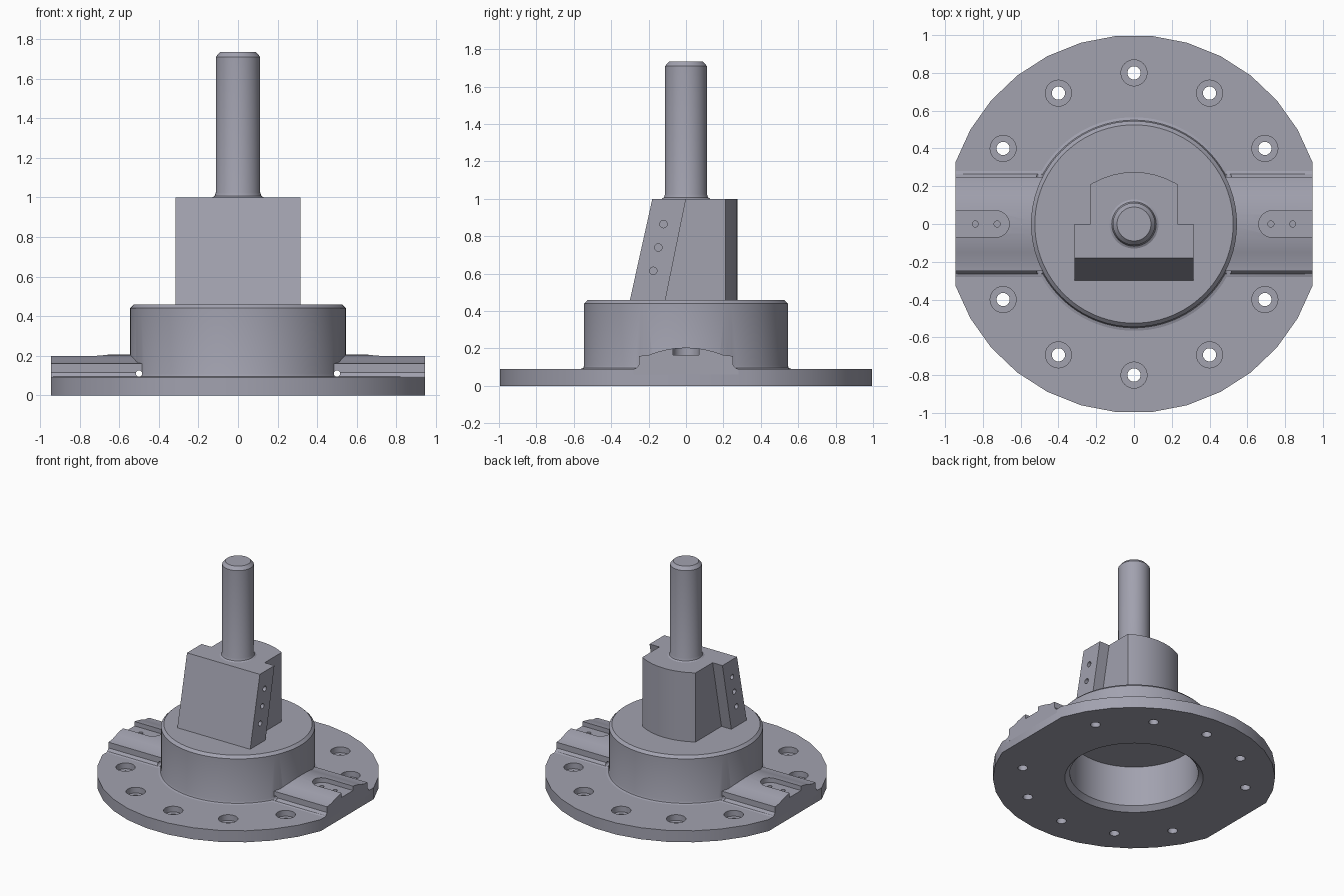
import bpy, bmesh
from math import sin, cos, pi, radians
from mathutils import Vector, Matrix

if "Cube" in bpy.data.objects:
    bpy.data.objects.remove(bpy.data.objects["Cube"], do_unlink=True)

metal = bpy.data.materials.new("blue_grey_metal")
colour = (0.36, 0.36, 0.43, 1)
metal.use_nodes = True
metal.diffuse_color = colour
metal.node_tree.nodes["Principled BSDF"].inputs["Base Color"].default_value = colour


def finish(name, bm):
    bmesh.ops.recalc_face_normals(bm, faces=bm.faces)
    mesh = bpy.data.meshes.new(name)
    bm.to_mesh(mesh)
    bm.free()
    mesh.materials.append(metal)
    ob = bpy.data.objects.new(name, mesh)
    bpy.context.collection.objects.link(ob)
    return ob


def prism(name, outline, direction):
    """Extrude a closed 3D outline along a direction."""
    bm = bmesh.new()
    face = bm.faces.new([bm.verts.new(p) for p in outline])
    out = bmesh.ops.extrude_face_region(bm, geom=[face])["geom"]
    bmesh.ops.translate(bm, vec=Vector(direction),
                        verts=[v for v in out if isinstance(v, bmesh.types.BMVert)])
    if not face.is_valid or len(bm.faces) < len(outline) + 2:
        bm.verts.ensure_lookup_table()
        bm.faces.new(bm.verts[:len(outline)])
    return finish(name, bm)


def lathe(name, profile, steps=64, matrix=Matrix()):
    """Closed solid of revolution from (radius, z) pairs, bottom to top."""
    bm = bmesh.new()
    rings = [[bm.verts.new((r * cos(2 * pi * i / steps), r * sin(2 * pi * i / steps), z))
              for i in range(steps)] for r, z in profile]
    for a, b in zip(rings, rings[1:]):
        for i in range(steps):
            j = (i + 1) % steps
            bm.faces.new((a[i], a[j], b[j], b[i]))
    bm.faces.new(rings[0][::-1])
    bm.faces.new(rings[-1])
    bm.transform(matrix)
    return finish(name, bm)


def arc(radius, start, end, steps, cx=0, cy=0):
    angles = [radians(start + (end - start) * i / steps) for i in range(steps + 1)]
    return [(cx + radius * cos(a), cy + radius * sin(a)) for a in angles]


def combine(ob, other, operation="DIFFERENCE"):
    """Apply a boolean and remove the helper."""
    other.hide_render = True
    mod = ob.modifiers.new("cut", "BOOLEAN")
    mod.operation, mod.solver, mod.object = operation, "EXACT", other
    bpy.context.view_layer.objects.active = ob
    bpy.ops.object.modifier_apply(modifier=mod.name)
    bpy.data.objects.remove(other, do_unlink=True)


def bore():
    return lathe("bore_cutter", [(0.5, -0.01), (0.455, 0.035), (0.455, 0.35)])


# Flange: disc with two flat sides, central bore and counterbored bolt holes
outline = arc(1, 19.1, 160.9, 13) + arc(1, 199.1, 340.9, 13)
flange = prism("flange", [(x, y, 0) for x, y in outline], (0, 0, 0.09))
combine(flange, bore())
for side in (0, 180):
    for angle in (30, 60, 90, 120, 150):
        a = radians(angle + side)
        place = Matrix.Translation((0.8 * cos(a), 0.8 * sin(a), 0))
        combine(flange, lathe("bolt_cutter", [(0.035, -0.1), (0.035, 0.045),
                                              (0.069, 0.045), (0.069, 0.2)], 24, place))

# Hub: chamfered drum with a filleted foot, hollow from below
hub = lathe("hub", [(0.5, 0.05), (0.565, 0.05), (0.565, 0.09), (0.55, 0.095), (0.545, 0.11),
                    (0.545, 0.44), (0.525, 0.46)], 96)
combine(hub, bore())

# Arms: domed rails with an open slot and two screw holes each
dome = [(y / 20, 0.205 - 0.04 * (y / 4) ** 2) for y in range(4, -5, -1)]
section = ([(0.28, 0.06), (0.28, 0.09), (0.265, 0.095), (0.25, 0.115), (0.25, 0.16)] + dome +
           [(-0.25, 0.16), (-0.25, 0.115), (-0.265, 0.095), (-0.28, 0.09), (-0.28, 0.06)])
parts = [flange, hub]
for s, label in ((1, "left"), (-1, "right")):
    arm = prism(label + "_arm", [(s * 0.485, y, z) for y, z in section], (s * 0.46, 0, 0))
    slot = [(1.1, 0.07)] + arc(0.07, 90, 270, 12, 0.73) + [(1.1, -0.07)]
    combine(arm, prism("slot_cutter", [(s * x, y, 0.165) for x, y in slot], (0, 0, 0.2)))
    for x in (0.725, 0.84):
        combine(arm, lathe("screw_cutter", [(0.016, 0.11), (0.016, 0.3)], 16,
                           Matrix.Translation((s * x, 0, 0))))
    # Cross drilled relief hole where the arm meets the hub
    for part in (arm, hub):
        drill = Matrix.Translation((s * 0.5, 0, 0.11)) @ Matrix.Rotation(pi / 2, 4, "X")
        combine(part, lathe("relief_cutter", [(0.016, -0.7), (0.016, 0.7)], 16, drill))
    parts.append(arm)

# Block: leaning front plate joined to a round backed post
plate = [(-0.304, 0.44), (-0.18, 1), (0, 1), (-0.114, 0.44)]
block = prism("block", [(-0.315, y, z) for y, z in plate], (0.63, 0, 0))
back = arc(0.44, 31.5, 148.5, 16, 0, -0.165)
back = [p for p in back if abs(p[0]) < 0.225]
post = [(0.23, -0.12), (0.23, 0.21)] + back + [(-0.23, 0.21), (-0.23, -0.12)]
combine(block, prism("post", [(x, y, 0.45) for x, y in post], (0, 0, 0.55)), "UNION")
for s in (1, -1):
    for y, z in ((-0.12, 0.865), (-0.148, 0.74), (-0.175, 0.615)):
        drill = Matrix.Translation((s * 0.315, y, z)) @ Matrix.Rotation(pi / 2, 4, "Y")
        combine(block, lathe("side_cutter", [(0.02, -0.03), (0.02, 0.03)], 16, drill))
parts.append(block)

# Shaft: chamfered pin with a small fillet at its foot
parts.append(lathe("shaft", [(0.13, 0.98), (0.13, 1), (0.118, 1.007), (0.112, 1.025),
                             (0.112, 1.71), (0.09, 1.735)], 48))

# Smooth round walls, keep edges sharp
bpy.ops.object.select_all(action="DESELECT")
for ob in parts:
    ob.select_set(True)
bpy.context.view_layer.objects.active = flange
bpy.ops.object.shade_smooth_by_angle(angle=radians(25))
